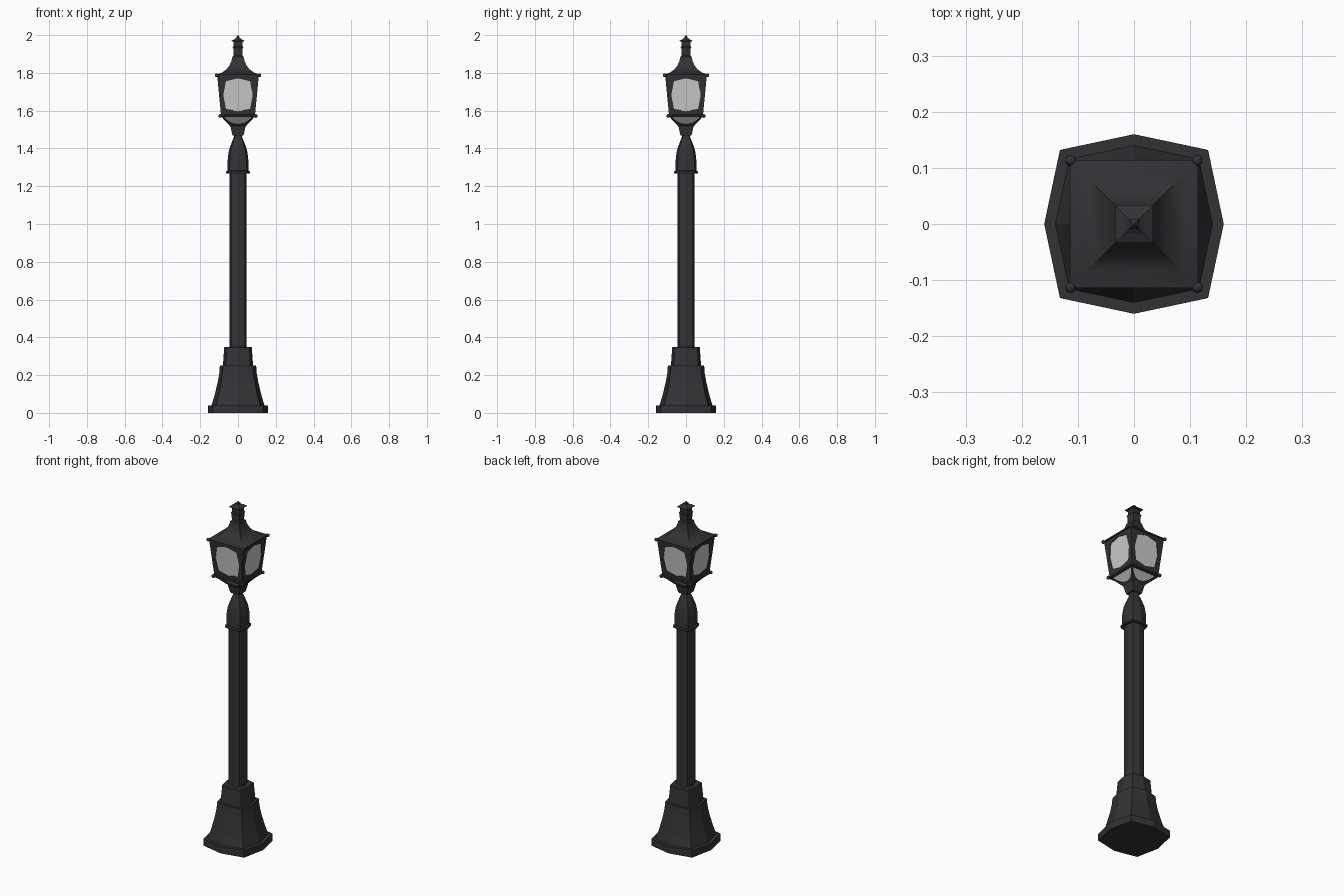
import bpy, bmesh, math
from mathutils import Vector, Matrix

if "Cube" in bpy.data.objects:
    bpy.data.objects.remove(bpy.data.objects["Cube"])


def material(name, col):
    m = bpy.data.materials.new(name)
    m.diffuse_color = col
    m.use_nodes = True
    m.node_tree.nodes["Principled BSDF"].inputs["Base Color"].default_value = m.diffuse_color
    return m


IRON = material("iron", (0.033, 0.031, 0.036, 1))
GLASS = material("glass", (0.6, 0.6, 0.6, 1))


def finish(name, bm, mat, smooth=None):
    bmesh.ops.recalc_face_normals(bm, faces=bm.faces)
    me = bpy.data.meshes.new(name)
    bm.to_mesh(me)
    bm.free()
    ob = bpy.data.objects.new(name, me)
    bpy.context.collection.objects.link(ob)
    me.materials.append(mat)
    if smooth:
        bpy.ops.object.select_all(action='DESELECT')
        ob.select_set(True)
        bpy.context.view_layer.objects.active = ob
        bpy.ops.object.shade_smooth_by_angle(angle=math.radians(smooth))
    return ob


def octagon(diag):
    # axis points at 1, corner points at (diag, diag)
    return [(1, 0), (diag, diag), (0, 1), (-diag, diag),
            (-1, 0), (-diag, -diag), (0, -1), (diag, -diag)]


SQUARE = [(1, 1), (-1, 1), (-1, -1), (1, -1)]


def stack(name, shape, profile, smooth=None):
    """Skin a cross-section through (radius, height) steps, capped at both ends."""
    bm = bmesh.new()
    rings = [[bm.verts.new((x * r, y * r, z)) for x, y in shape] for r, z in profile]
    n = len(shape)
    for a, b in zip(rings, rings[1:]):
        for i in range(n):
            j = (i + 1) % n
            bm.faces.new((a[i], a[j], b[j], b[i]))
    bm.faces.new(rings[0])
    bm.faces.new(rings[-1])
    return finish(name, bm, IRON, smooth)


def window(name, low, high, hole):
    """Four sloping frame panels with an eight-point opening and recessed glass."""
    (r0, z0), (r1, z1) = low, high
    frame, glass = bmesh.new(), bmesh.new()
    slope = Vector((0, -(z1 - z0), r0 - r1)).normalized()
    if slope.y > 0:
        slope = -slope

    def at(x, z, depth=0):
        r = r0 + (r1 - r0) * (z - z0) / (z1 - z0)
        return Vector((x, -r, z)) - slope * depth

    zm, rm = (z0 + z1) / 2, (r0 + r1) / 2
    outer = [(rm, zm), (r1, z1), (0, z1), (-r1, z1),
             (-rm, zm), (-r0, z0), (0, z0), (r0, z0)]
    for k in range(4):
        rot = Matrix.Rotation(k * math.pi / 2, 3, 'Z')
        o = [frame.verts.new(rot @ at(*p)) for p in outer]
        i = [frame.verts.new(rot @ at(*p)) for p in hole]
        b = [frame.verts.new(rot @ at(*p, 0.004)) for p in hole]
        for s in range(8):
            t = (s + 1) % 8
            frame.faces.new((o[s], o[t], i[t], i[s]))
            frame.faces.new((i[s], i[t], b[t], b[s]))
        glass.faces.new([glass.verts.new(rot @ at(*p, 0.004)) for p in hole])
    bmesh.ops.remove_doubles(frame, verts=frame.verts, dist=1e-5)
    finish(name + "_frame", frame, IRON)
    finish(name + "_glass", glass, GLASS)


# Pedestal and post
stack("base_slab", octagon(0.825), [(0.16, 0), (0.16, 0.04)])
stack("pedestal", octagon(0.825),
      [(0.14, 0.04), (0.125, 0.09), (0.108, 0.16), (0.099, 0.21), (0.096, 0.25),
       (0.08, 0.25), (0.073, 0.345), (0.068, 0.35)])
stack("post", octagon(0.8), [(0.045, 0.34), (0.045, 1.28)])
stack("post_cap", octagon(0.8),
      [(0.045, 1.268), (0.063, 1.268), (0.063, 1.278), (0.056, 1.282), (0.054, 1.35),
       (0.048, 1.39), (0.034, 1.43), (0.022, 1.46), (0.022, 1.475)])

# Lantern body
stack("lantern_foot", SQUARE, [(0.029, 1.468), (0.033, 1.485), (0.039, 1.515)])
window("lower_window", (0.039, 1.515), (0.09, 1.57),
       [(0.065, 1.552), (0.077, 1.568), (0, 1.568), (-0.077, 1.568),
        (-0.065, 1.552), (-0.034, 1.531), (0, 1.525), (0.034, 1.531)])
stack("lower_rim", SQUARE, [(0.09, 1.566), (0.096, 1.568), (0.096, 1.577), (0.09, 1.579)])
c, h = 1.683, 0.088
window("main_window", (0.09, 1.577), (0.11, 1.785),
       [(0.078, c), (0.064, c + 0.073), (0, c + h), (-0.064, c + 0.073),
        (-0.078, c), (-0.064, c - 0.073), (0, c - h), (0.064, c - 0.073)])

# Roof and finial
stack("roof", SQUARE,
      [(0.109, 1.782), (0.114, 1.784), (0.114, 1.791), (0.085, 1.802), (0.062, 1.818),
       (0.046, 1.838), (0.035, 1.862), (0.030, 1.882)], 30)
stack("finial", SQUARE,
      [(0.030, 1.88), (0.030, 1.886), (0.023, 1.892), (0.025, 1.93), (0.028, 1.936),
       (0.023, 1.942), (0.023, 1.965), (0.034, 1.968), (0.034, 1.971), (0.018, 1.979),
       (0.009, 1.986), (0.009, 1.990), (0.001, 2.0)])

# Corner balls on both rims
bm = bmesh.new()
for r, z in ((0.113, 1.787), (0.094, 1.572)):
    for x, y in SQUARE:
        bmesh.ops.create_uvsphere(bm, u_segments=10, v_segments=6, radius=0.010,
                                  matrix=Matrix.Translation((x * r, y * r, z)))
finish("corner_balls", bm, IRON, 60)
